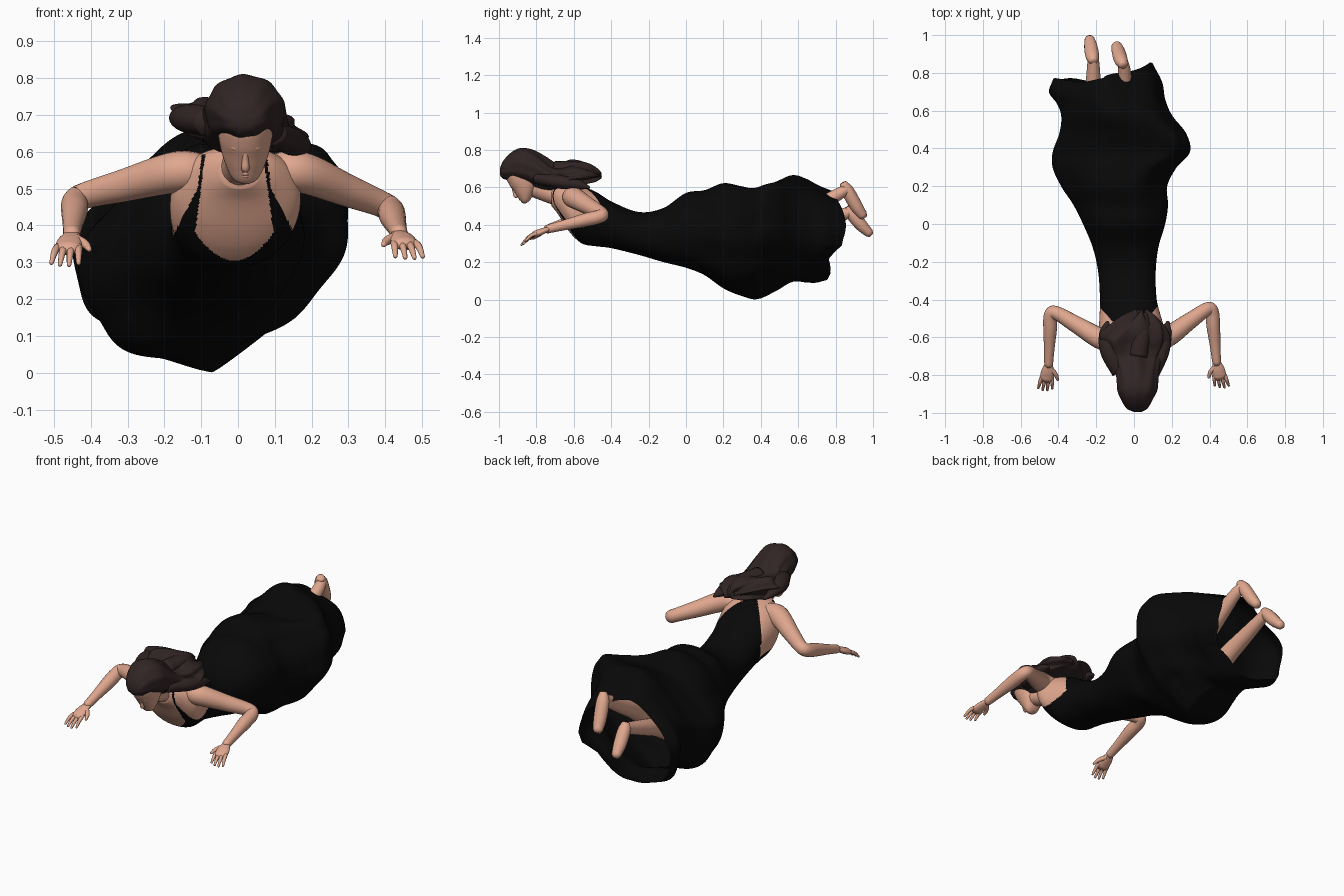
import bpy, bmesh, math
from mathutils import Vector

if "Cube" in bpy.data.objects:
    bpy.data.objects.remove(bpy.data.objects["Cube"])

def material(name, rgb):
    m = bpy.data.materials.new(name)
    m.diffuse_color = (*rgb, 1)
    m.use_nodes = True
    m.node_tree.nodes["Principled BSDF"].inputs["Base Color"].default_value = m.diffuse_color
    return m

SKIN = material("skin", (0.75, 0.39, 0.275))
DRESS = material("black_cloth", (0.0025, 0.0025, 0.0025))
HAIR = material("dark_brown_hair", (0.031, 0.018, 0.018))
X, Z = Vector((1, 0, 0)), Vector((0, 0, 1))

def sample(rows, step):
    """Smooth curve through rows; the first column is the parameter."""
    def slope(i):
        a, b = rows[max(i - 1, 0)], rows[min(i + 1, len(rows) - 1)]
        return [(q - p) / (b[0] - a[0]) for p, q in zip(a, b)]
    out = []
    for i in range(len(rows) - 1):
        a, b, sa, sb = rows[i], rows[i + 1], slope(i), slope(i + 1)
        h = b[0] - a[0]
        n = max(1, round(h / step))
        for k in range(n):
            t = k / n
            out.append([(2*t**3 - 3*t*t + 1) * p + (t**3 - 2*t*t + t) * h * m
                        + (3*t*t - 2*t**3) * q + (t**3 - t*t) * h * w
                        for p, q, m, w in zip(a, b, sa, sb)])
    out.append(list(rows[-1]))
    return out

def loft(name, rings, mats, end_cap=True, rule=None):
    bm = bmesh.new()
    vs = [[bm.verts.new(p) for p in r] for r in rings]
    n = len(rings[0])
    for a, b in zip(vs, vs[1:]):
        for j in range(n):
            f = bm.faces.new((a[j], a[(j + 1) % n], b[(j + 1) % n], b[j]))
            if rule:
                f.material_index = rule(f.calc_center_median(), 2 * math.pi * (j + .5) / n)
    bm.faces.new(vs[0])
    if end_cap:
        bm.faces.new(vs[-1])
    bmesh.ops.recalc_face_normals(bm, faces=bm.faces[:])
    for f in bm.faces:
        f.smooth = True
    me = bpy.data.meshes.new(name)
    bm.to_mesh(me)
    bm.free()
    ob = bpy.data.objects.new(name, me)
    bpy.context.collection.objects.link(ob)
    for m in mats:
        me.materials.append(m)
    return ob

def spow(v, e):
    return math.copysign(abs(v) ** e, v)

def tube(name, pts, mat, flat=1.0, ref=Z, sides=20):
    """Round limb through (x, y, z, radius) points, scaled along ref by flat."""
    rows = sample([(i, *p) for i, p in enumerate(pts)], .125)
    cs = [Vector(r[1:4]) for r in rows]
    rings = []
    for i, r in enumerate(rows):
        t = (cs[min(i + 1, len(cs) - 1)] - cs[max(i - 1, 0)]).normalized()
        s = t.cross(ref).normalized()
        u = s.cross(t)
        rings.append([cs[i] + r[4] * (math.cos(a) * s + flat * math.sin(a) * u)
                      for a in (2 * math.pi * j / sides for j in range(sides))])
    # rounded tip
    t = (cs[-1] - cs[-2]).normalized()
    rings.append([cs[-1] + (p - cs[-1]) * .6 + t * rows[-1][4] * .6 for p in rings[-1]])
    return loft(name, rings, [mat])

# Torso and flowing skirt: y, left x, right x, low z, high z
body = [(-.72, -.05, .06, .50, .60), (-.69, -.10, .11, .465, .612), (-.64, -.16, .16, .385, .615),
        (-.60, -.18, .17, .335, .612), (-.55, -.185, .16, .297, .603), (-.48, -.182, .14, .285, .575),
        (-.40, -.18, .12, .275, .525), (-.25, -.19, .115, .238, .468), (-.12, -.22, .13, .20, .49),
        (0, -.27, .165, .17, .57), (.10, -.32, .18, .13, .585), (.20, -.385, .175, .06, .622),
        (.30, -.43, .225, .018, .605), (.38, -.43, .295, .002, .592), (.48, -.395, .275, .045, .63),
        (.57, -.385, .205, .095, .665), (.65, -.41, .165, .092, .645), (.72, -.45, .15, .09, .61),
        (.80, -.43, .10, .105, .58)]
rings, N = [], 160
fine = sample(body, .0025)
for y, x0, x1, z0, z1 in [r for i, r in enumerate(fine) if r[0] < -.4 or i % 4 == 0] + fine[-1:]:
    ring, k = [], min(1, max(0, (y + .1) / .3))
    bump = math.exp(-((y - .41) / .12) ** 2)     # side fold high on the right
    for j in range(N):
        a = 2 * math.pi * j / N
        c, s = math.cos(a), math.sin(a)
        # roundness of each quarter: upper right, lower right, upper left, lower left
        target = (1.9 + 1.3 * bump if s > 0 else 1.6 + .6 * bump) if c > 0 else (1.4 if s > 0 else 2.5)
        e = 2 / (2.2 + (target - 2.2) * k)
        fold = .018 * k * math.sin(6 * a + 5 * y) * abs(math.sin(2 * a))
        zm, xm = (z0 + z1) / 2, (x0 + x1) / 2
        up = 1 - s * s if s > 0 else 1
        z_side = up * bump * (.11 * min(1, 2.5 * c) if c > 0 else .035 * min(1, -4 * c))
        yy = y
        if y > .6:   # uneven hem, longest on the right
            low = min(1, max(0, (s + .6) / .3))
            hem = .762 + .085 * max(0, c) ** .7 * low + .01 * math.sin(5 * a)
            yy = .6 + (y - .6) * (hem - .6) / .2
        ring.append((xm + (x1 - x0) / 2 * spow(c, e) * (1 + fold * 2), yy,
                     zm + (z1 - z0) / 2 * spow(s, e) * (1 + fold * 2) + z_side))
    rings.append(ring)

def dress_rule(p, a):
    """0 = skin, 1 = cloth: scooped neck, halter straps, pointed back."""
    d, s = abs(p.x + .01), math.sin(a)
    if p.y > -.43:
        return 1
    if s > .75 or (s > .2 and p.y > -.58):
        return int(p.y > -.61 + abs(p.x + .03) * 1.12)
    if p.z > .38:
        inner = .079 + (.59 - p.z) * .13
    else:
        inner = .106 * math.sqrt(max(0, p.z - .305) / .075)
    outer = .09 + max(0, .58 - p.z) * .12 + max(0, .5 - p.z) * .4 if p.z > .36 else 9
    return int(inner < d < outer)

loft("torso_and_dress", rings, [SKIN, DRESS], end_cap=False, rule=dress_rule)

# Neck and head, head tilted down
tube("neck", [(0, -.66, .55, .06), (.01, -.74, .57, .05), (.02, -.86, .615, .05)], SKIN)
CHIN = Vector((.02, -.865, .508))
UP, FWD = Vector((0, -.56, .83)), Vector((0, -.83, -.56))

def on_head(x, f, s):
    return CHIN + X * x + FWD * f + UP * s

head = [(0, -.008, -.035, .02), (.012, .003, -.06, .037), (.05, .006, -.12, .058),
        (.09, .006, -.16, .07), (.13, .007, -.175, .075), (.18, -.003, -.175, .07),
        (.215, -.04, -.14, .048), (.228, -.075, -.11, .015)]
rings = []
for s, f, b, w in sample(head, .008):
    rings.append([on_head(w * spow(math.cos(a), .9), (f + b) / 2 + (f - b) / 2 * math.sin(a), s)
                  for a in (2 * math.pi * j / 40 for j in range(40))])
loft("head", rings, [SKIN])

def face_part(name, pts):
    tube(name, [(*on_head(x, f, s), r) for x, f, s, r in pts], SKIN, ref=X, sides=12)

face_part("nose", [(0, -.004, .118, .008), (0, .004, .09, .009), (0, .012, .066, .011), (0, .002, .058, .009)])
for side in (-1, 1):
    face_part("brow", [(side * .012, -.003, .117, .008), (side * .03, -.0065, .12, .008), (side * .048, -.02, .115, .006)])
for s in (.034, .042):
    tube("lip", [(*on_head(x, f, s), r) for x, f, r in
                 ((-.02, -.008, .003), (0, .003, .006), (.02, -.008, .003))], SKIN, sides=10)

# Hair swept back: y, left x, right x, low z, high z
hair = [(-.995, 0, .04, .665, .70), (-.98, -.035, .07, .647, .738), (-.93, -.068, .10, .632, .79),
        (-.88, -.088, .125, .617, .810), (-.82, -.092, .13, .60, .80), (-.76, -.105, .135, .588, .765),
        (-.70, -.14, .15, .592, .725), (-.65, -.17, .18, .60, .725), (-.60, -.185, .185, .61, .74),
        (-.55, -.13, .165, .622, .738), (-.50, -.06, .12, .635, .715), (-.47, .01, .07, .655, .685)]
rings = []
for y, x0, x1, z0, z1 in sample(hair, .01):
    k = min(1, max(0, (y + .85) / .2))
    ring = []
    for j in range(72):
        a = 2 * math.pi * j / 72
        w = 1 + (.02 + .05 * k) * (math.sin(9 * a + 8 * y) - .5)
        x = (x0 + x1) / 2 + (x1 - x0) / 2 * math.cos(a) * w
        ring.append((x, y + .02 * k * math.sin(5 * a),
                     (z0 + z1) / 2 + (z1 - z0) / 2 * math.sin(a) * w - .16 * k * x))
    rings.append(ring)
loft("hair", rings, [HAIR])
locks = [[(-.07, -.78, .68, .05), (-.13, -.67, .69, .05), (-.155, -.58, .69, .03), (-.14, -.52, .67, .01)],
         [(.09, -.8, .65, .04), (.14, -.68, .63, .045), (.165, -.58, .615, .035), (.18, -.52, .60, .01)],
         [(.02, -.7, .70, .05), (.04, -.58, .70, .045), (.05, -.5, .67, .03), (.04, -.47, .655, .01)]]
for pts in locks:
    tube("hair_lock", pts, HAIR, flat=.8)

# Arms and hands
def arm(side, shoulder, elbow, wrist, tip):
    S, E, W, T = map(Vector, (shoulder, elbow, wrist, tip))
    inner = S * 1
    inner.x *= .55
    pts = [(inner, .05), (S, .056), (S.lerp(E, .5), .045), (E.lerp(S, .1), .036), (E.lerp(W, .1), .036),
           (E.lerp(W, .35), .036), (E.lerp(W, .7), .028), (W, .023)]
    tube("arm", [(*p, r) for p, r in pts], SKIN)
    fwd = T - W
    palm = W + fwd * .52
    tube("palm", [(*W, .023), (*W.lerp(palm, .5), .034), (*palm, .036)], SKIN, flat=.5)
    for i in range(4):   # fingers fan outward
        o = (i - 1.5) * .019
        root = W + fwd * .48 + X * o
        end = W + fwd * (1 - .07 * abs(i - 1.6)) + X * o * 1.3 - Z * .015
        mid = root.lerp(end, .5) + Z * .008
        tube("finger", [(*root, .0105), (*mid, .0095), (*end, .006)], SKIN, sides=10)
    a, b = W + fwd * .15 - X * side * .012, W + fwd * .58 - X * side * .06
    tube("thumb", [(*a, .014), (*(a.lerp(b, .5) - X * side * .008), .012), (*b, .007)], SKIN, sides=10)

arm(-1, (-.17, -.61, .545), (-.44, -.455, .475), (-.452, -.745, .375), (-.472, -.885, .305))
arm(1, (.17, -.60, .545), (.41, -.435, .45), (.438, -.735, .378), (.468, -.87, .325))

# Legs trailing inside the skirt, bare feet beyond the hem
tube("leg", [(-.02, -.05, .36, .085), (-.05, .35, .31, .062), (-.05, .6, .44, .05), (-.05, .8, .555, .034),
             (-.06, .86, .59, .028)], SKIN, ref=X)
tube("foot", [(-.055, .84, .622, .02), (-.068, .865, .58, .034), (-.082, .91, .50, .034),
              (-.092, .945, .45, .026)], SKIN, flat=1.05, ref=X)
tube("leg", [(-.10, -.05, .36, .085), (-.19, .35, .27, .062), (-.215, .6, .37, .05), (-.215, .84, .455, .033),
             (-.22, .875, .47, .028)], SKIN, ref=X)
tube("foot", [(-.215, .86, .495, .02), (-.22, .885, .46, .033), (-.228, .935, .40, .033),
              (-.235, .98, .355, .024)], SKIN, flat=1.08, ref=X)
